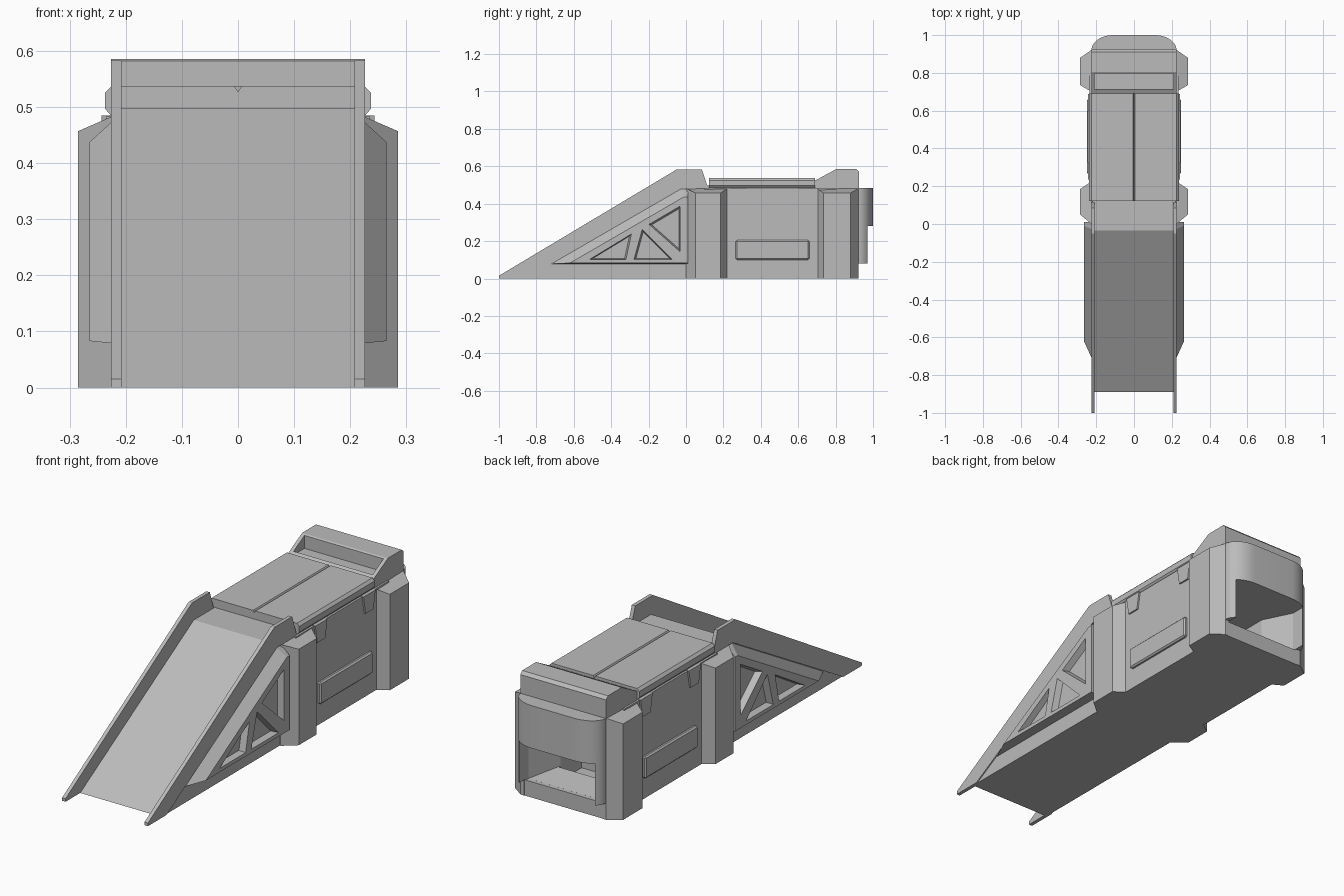
import bpy
import bmesh
import math

cube = bpy.data.objects.get("Cube")
if cube:
    bpy.data.objects.remove(cube, do_unlink=True)

grey = bpy.data.materials.new("plain_grey")
grey.use_nodes = True
COLOUR = (0.5, 0.5, 0.5, 1)
grey.diffuse_color = COLOUR
grey.node_tree.nodes["Principled BSDF"].inputs["Base Color"].default_value = COLOUR

# Ways to place a 2D profile point (p, q) at a depth d along each axis
PLACE = {
    "x": lambda p, q, d: (d, p, q),
    "y": lambda p, q, d: (p, d, q),
    "z": lambda p, q, d: (p, q, d),
}


def loft(name, axis, start, d0, d1, end=None):
    """Solid between two matching profiles, or a straight prism."""
    bm = bmesh.new()
    place = PLACE[axis]
    a = [bm.verts.new(place(p, q, d0)) for p, q in start]
    b = [bm.verts.new(place(p, q, d1)) for p, q in (end or start)]
    bm.faces.new(a)
    bm.faces.new(b[::-1])
    for i in range(len(a)):
        j = (i + 1) % len(a)
        bm.faces.new((a[i], b[i], b[j], a[j]))
    bmesh.ops.recalc_face_normals(bm, faces=bm.faces)
    mesh = bpy.data.meshes.new(name)
    bm.to_mesh(mesh)
    bm.free()
    mesh.materials.append(grey)
    ob = bpy.data.objects.new(name, mesh)
    bpy.context.collection.objects.link(ob)
    return ob


def rect(p0, p1, q0, q1):
    return [(p0, q0), (p1, q0), (p1, q1), (p0, q1)]


def apply(ob, kind, **settings):
    mod = ob.modifiers.new(kind.lower(), kind)
    for key, value in settings.items():
        setattr(mod, key, value)
    bpy.context.view_layer.objects.active = ob
    bpy.ops.object.modifier_apply(modifier=mod.name)


def cut(ob, cutters):
    for c in cutters:
        apply(ob, "BOOLEAN", operation="DIFFERENCE", object=c, solver="EXACT")


def mirror(ob):
    ob.modifiers.new("mirror", "MIRROR")


def discard(cutters):
    for c in cutters:
        bpy.data.objects.remove(c, do_unlink=True)


# Ramp with its flat landing
loft("ramp_deck", "x", [(-0.89, 0), (-0.035, 0.497), (0.125, 0.497), (0.125, 0)], -0.22, 0.22)

# Raised side rails
mirror(loft("ramp_rail", "x", [(-1, 0), (-1, 0.015), (-0.05, 0.583), (0.085, 0.583),
                               (0.12, 0.48), (-0.03, 0.48), (-0.86, 0)], 0.208, 0.226))

# Side trusses with sloped edges and three triangular recesses
truss = loft("ramp_truss", "x", [(-0.73, 0.078), (-0.03, 0.483), (0.01, 0.483), (0.01, 0.078)], 0.215, 0.265,
             [(-0.62, 0.083), (-0.01, 0.437), (0.01, 0.437), (0.01, 0.083)])
triangles = [
    [(-0.52, 0.10), (-0.32, 0.10), (-0.29, 0.24)],
    [(-0.28, 0.10), (-0.07, 0.10), (-0.235, 0.265)],
    [(-0.03, 0.14), (-0.03, 0.39), (-0.20, 0.29)],
]
holes = []
for tri in triangles:
    cy = sum(p for p, q in tri) / 3
    cz = sum(q for p, q in tri) / 3
    inner = [(cy + (p - cy) * 0.85, cz + (q - cz) * 0.85) for p, q in tri]
    holes.append(loft("truss_cutter", "x", inner, 0.235, 0.27, tri))
cut(truss, holes)
discard(holes)
mirror(truss)

# Main body and narrower back end
body = loft("main_body", "x", rect(0.1, 0.8, 0, 0.483), -0.235, 0.235)
back = loft("back_block", "x", rect(0.8, 0.92, 0, 0.483), -0.225, 0.225)

# Rounded back cap
STEPS = 10
arc = [(0.11 + 0.115 * math.cos(t), 0.92 + 0.08 * math.sin(t))
       for t in (math.pi / 2 * i / STEPS for i in range(STEPS + 1))]
outline = [(0.225, 0.9)] + arc
cap = loft("back_cap", "z", outline + [(-x, y) for x, y in outline[::-1]], 0.08, 0.483)

# Opening at the back, narrowing into a chamber
chamber = [
    loft("opening_cutter", "y", rect(-0.2, 0.2, 0.075, 0.28), 0.9, 1.1),
    loft("flare_cutter", "y", rect(-0.13, 0.13, 0.10, 0.28), 0.76, 0.901, rect(-0.2, 0.2, 0.075, 0.28)),
    loft("chamber_cutter", "y", rect(-0.13, 0.13, 0.03, 0.28), 0.6, 0.77),
]
for part in (body, back, cap):
    cut(part, chamber)
discard(chamber)
bpy.ops.object.select_all(action="DESELECT")
cap.select_set(True)
bpy.context.view_layer.objects.active = cap
bpy.ops.object.shade_smooth_by_angle(angle=math.radians(30))

# Corner pillars with tops that slope outwards
for name, y0, y1, y2, y3 in (("front_pillar", 0.0, 0.05, 0.185, 0.225),
                             ("back_pillar", 0.70, 0.735, 0.88, 0.922)):
    plan = [(0.207, y0), (0.225, y0), (0.285, y1), (0.285, y2), (0.225, y3), (0.207, y3)]
    pillar = loft(name, "z", plan, 0, 0.483)
    for v in pillar.data.vertices:
        if v.co.z > 0.4 and v.co.x > 0.23:
            v.co.z = 0.457
    mirror(pillar)

# Lid with bevelled sides and a centre groove
half = [(0.225, 0.483), (0.237, 0.497), (0.237, 0.525), (0.225, 0.537), (0.006, 0.537)]
loft("lid", "y", half + [(0, 0.527)] + [(-x, z) for x, z in half[::-1]], 0.122, 0.69)

# Lid brackets
for y in (0.28, 0.643):
    mirror(loft("lid_bracket", "x", [(y - 0.045, 0.485), (y - 0.03, 0.40), (y + 0.03, 0.40), (y + 0.045, 0.485)],
                0.225, 0.243))

# Raised side panels
panel = loft("side_panel", "x", rect(0.265, 0.66, 0.10, 0.205), 0.225, 0.25)
apply(panel, "BEVEL", width=0.007, segments=1)
mirror(panel)

# Back hump with a recess in its sloping front
hump = loft("back_hump", "x", [(0.69, 0.48), (0.69, 0.524), (0.805, 0.586), (0.91, 0.586),
                               (0.924, 0.572), (0.924, 0.48)], -0.226, 0.226)
recess = [loft("recess_cutter", "x", rect(0.715, 0.797, 0.52, 0.65), -0.208, 0.208)]
cut(hump, recess)
discard(recess)
